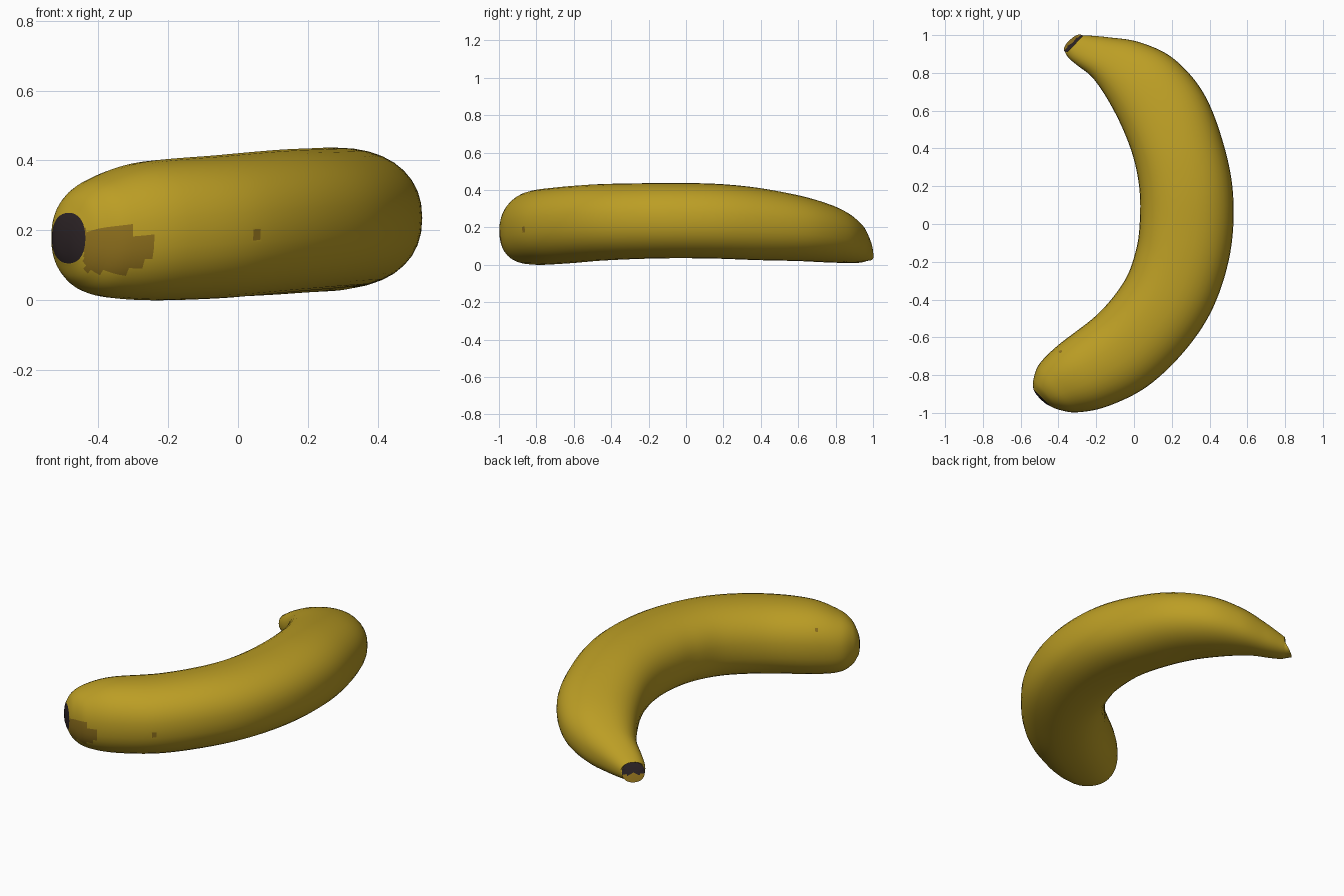
import bpy, bmesh, math
from mathutils import Vector

if "Cube" in bpy.data.objects:
    bpy.data.objects.remove(bpy.data.objects["Cube"])

# Sections along the fruit: inner x, y, outer x, y, low z, high z
SECTIONS = [
    (-.533, -.875, -.437, -.968, .105, .25),
    (-.532, -.82, -.39, -.985, .055, .305),
    (-.50, -.74, -.30, -.997, .015, .35),
    (-.40, -.64, -.14, -.965, .0, .395),
    (-.19, -.475, .07, -.86, .005, .415),
    (-.05, -.30, .27, -.67, .02, .43),
    (.01, -.14, .42, -.44, .03, .435),
    (.03, .0, .51, -.15, .035, .437),
    (.03, .17, .525, .15, .033, .433),
    (.0, .34, .475, .42, .025, .412),
    (-.06, .505, .37, .69, .02, .37),
    (-.14, .66, .21, .875, .012, .315),
    (-.22, .775, .03, .962, .01, .25),
    (-.30, .84, -.14, .989, .01, .185),
    (-.345, .878, -.245, .998, .015, .14),
    (-.368, .915, -.275, .999, .022, .12),
]
SIDES, STEPS = 36, 7


def material(name, rgb):
    m = bpy.data.materials.new(name)
    m.diffuse_color = (*rgb, 1)
    m.use_nodes = True
    m.node_tree.nodes["Principled BSDF"].inputs["Base Color"].default_value = m.diffuse_color
    return m


def smooth_sections():
    """Catmull-Rom interpolation of the sections."""
    pts = [SECTIONS[0]] + SECTIONS + [SECTIONS[-1]]
    out = []
    for i in range(len(SECTIONS) - 1):
        for s in range(STEPS):
            t = s / STEPS
            out.append([.5 * (2 * b + (c - a) * t + (2 * a - 5 * b + 4 * c - d) * t * t
                              + (3 * b - a - 3 * c + d) * t ** 3)
                        for a, b, c, d in zip(*pts[i:i + 4])])
    return out + [list(SECTIONS[-1])]


def power(v, e=2 / 2.25):
    return math.copysign(abs(v) ** e, v)


# Body: rounded sections swept along the curve
bm = bmesh.new()
rings = []
sections = smooth_sections()
for i, (ix, iy, ox, oy, lo, hi) in enumerate(sections):
    mid = Vector(((ix + ox) / 2, (iy + oy) / 2, (lo + hi) / 2))
    half = Vector(((ox - ix) / 2, (oy - iy) / 2, 0))
    along = Vector((-half.y, half.x, 0)).normalized()
    lean = .025 * max(0, i - len(sections) + 4) / 3   # stem end tilts upward
    ring = []
    for k in range(SIDES):
        a = 2 * math.pi * k / SIDES
        p = mid + half * power(math.cos(a)) + Vector((0, 0, (hi - lo) / 2 * power(math.sin(a))))
        ring.append(bm.verts.new(p - along * lean * math.sin(a)))
    rings.append(ring)
for a, b in zip(rings, rings[1:]):
    for k in range(SIDES):
        j = (k + 1) % SIDES
        bm.faces.new((a[k], a[j], b[j], b[k]))


# Domed caps at the blossom end and the stem end
def cap(ring, direction, bulge):
    centre = sum((v.co for v in ring), Vector()) / SIDES
    mids = [bm.verts.new(centre.lerp(v.co, .6) + direction * bulge * .7) for v in ring]
    tip = bm.verts.new(centre + direction * bulge)
    faces = []
    for k in range(SIDES):
        j = (k + 1) % SIDES
        faces.append(bm.faces.new((ring[k], ring[j], mids[j], mids[k])))
        faces.append(bm.faces.new((mids[k], mids[j], tip)))
    return faces


blossom = cap(rings[0], Vector((-.7, -.7, 0)), .012)
stem = cap(rings[-1], Vector((-.65, .75, 0)), .004)
bmesh.ops.recalc_face_normals(bm, faces=bm.faces)
bm.normal_update()

# Brown bruise on the front near the blossom end
for f in bm.faces:
    c = f.calc_center_median()
    if f.normal.y < -.2 and -.44 < c.x < -.24 and c.y < -.9:
        low, high = (.08, .2) if c.x < -.27 else (.115, .175)
        if low < c.z < high:
            f.material_index = 2
for f in blossom:
    f.material_index = 1
for f in stem:
    f.material_index = 1 if f.calc_center_median().z > .06 else 2

# Small specks
for spot in (Vector((.05, -.87, .19)), Vector((-.40, -.68, .32))):
    face = min(bm.faces, key=lambda f: (f.calc_center_median() - spot).length)
    bmesh.ops.inset_individual(bm, faces=[face], thickness=.008)
    face.material_index = 2

mesh = bpy.data.meshes.new("banana")
bm.to_mesh(mesh)
bm.free()
banana = bpy.data.objects.new("banana", mesh)
bpy.context.collection.objects.link(banana)
mesh.materials.append(material("yellow peel", (.50, .34, .018)))
mesh.materials.append(material("dark tip", (.024, .016, .018)))
mesh.materials.append(material("brown bruise", (.27, .16, .012)))
bpy.context.view_layer.objects.active = banana
banana.select_set(True)
bpy.ops.object.shade_smooth_by_angle(angle=math.radians(50))
